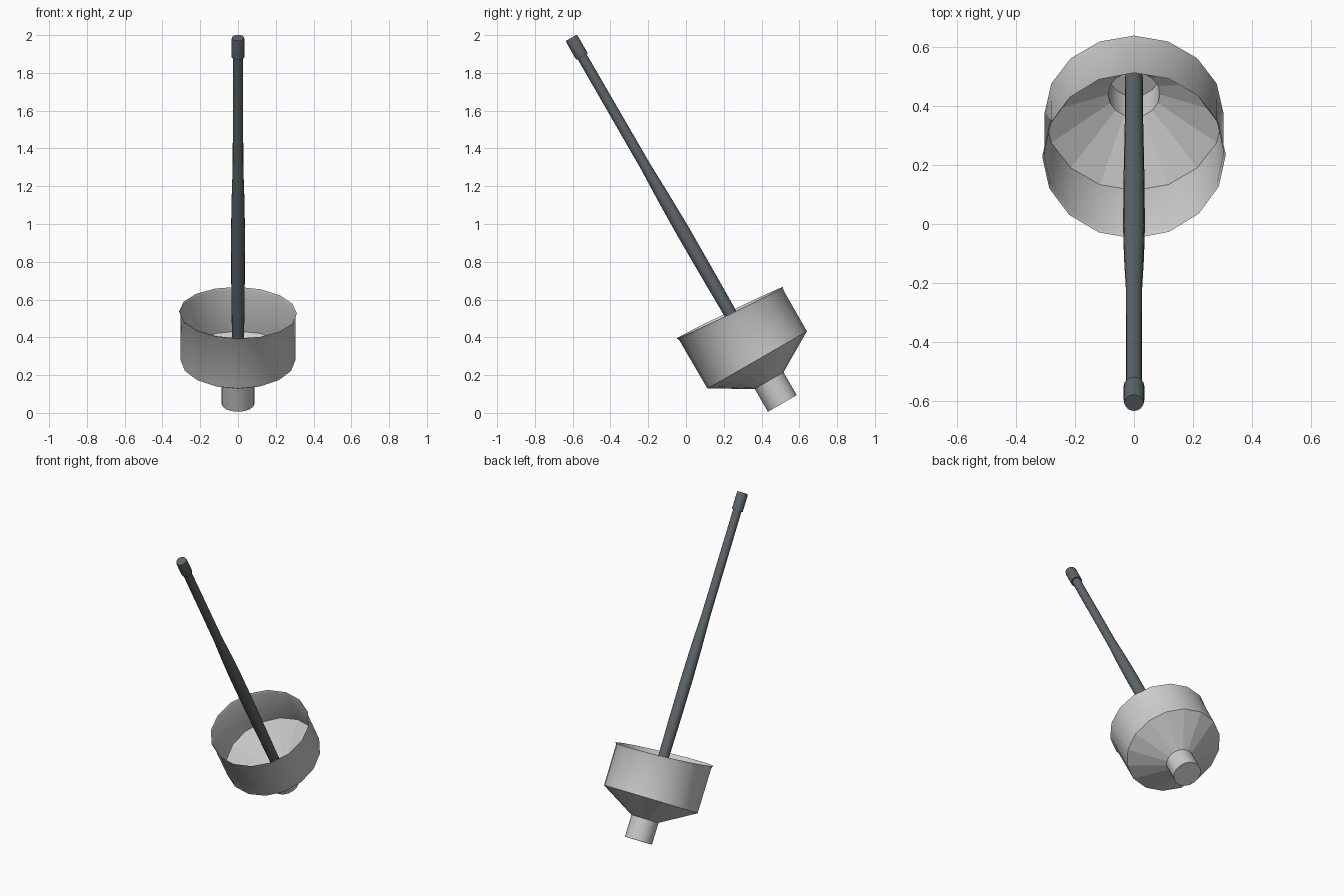
import bpy, bmesh, math
from mathutils import Matrix

if "Cube" in bpy.data.objects:
    bpy.data.objects.remove(bpy.data.objects["Cube"])

# Everything is turned around one axis leaning 30 degrees towards the front
PLACE = Matrix.Translation((0, 0.51, 0.05)) @ Matrix.Rotation(math.radians(30), 4, 'X')


def lathe(name, profile, sides, cap_top=False, flat_bands=(), skew_from=99, mat=None):
    """Turn (radius, height) pairs; rings from skew_from on get a slanted rim."""
    bm = bmesh.new()
    rings = []
    for k, (r, h) in enumerate(profile):
        ring = []
        for i in range(sides):
            a = 2 * math.pi * i / sides
            x, y = r * math.sin(a), r * math.cos(a)
            dz = -0.073 * y - 0.02 * x if k >= skew_from else 0
            ring.append(bm.verts.new((x, y, h + dz)))
        rings.append(ring)
    for k in range(len(rings) - 1):
        a, b = rings[k], rings[k + 1]
        for i in range(sides):
            j = (i + 1) % sides
            f = bm.faces.new((a[i], b[i], b[j], a[j]))
            f.smooth = k not in flat_bands
    bm.faces.new(rings[0])
    if cap_top:
        bm.faces.new(rings[-1][::-1])
    # sharp edges between bands and caps
    bm.normal_update()
    for e in bm.edges:
        if len(e.link_faces) == 2 and e.calc_face_angle(0) > math.radians(30):
            e.smooth = False
    bmesh.ops.recalc_face_normals(bm, faces=bm.faces)
    bm.transform(PLACE)
    me = bpy.data.meshes.new(name)
    bm.to_mesh(me)
    bm.free()
    ob = bpy.data.objects.new(name, me)
    bpy.context.collection.objects.link(ob)
    if mat:
        me.materials.append(mat)
    return ob


dark = bpy.data.materials.new("dark_metal")
dark.diffuse_color = (0.11, 0.13, 0.14, 1)
dark.use_nodes = True
dark.node_tree.nodes["Principled BSDF"].inputs["Base Color"].default_value = dark.diffuse_color

# Open funnel cup: stub, faceted cone, wall and slightly flared rim
lathe("funnel_cup",
      [(0.088, 0.0), (0.088, 0.14), (0.304, 0.266), (0.305, 0.54), (0.312, 0.555)],
      16, flat_bands=(1,), skew_from=3)

# Long rod with a gentle swell in its lower half
lathe("rod",
      [(0.030, 0.02), (0.031, 0.3), (0.036, 0.75), (0.037, 1.05),
       (0.034, 1.25), (0.028, 1.45), (0.027, 2.14)],
      16, cap_top=True, mat=dark)

# Collar at the tip of the rod
lathe("rod_tip",
      [(0.035, 2.12), (0.035, 2.22), (0.032, 2.235)],
      16, cap_top=True, mat=dark)
